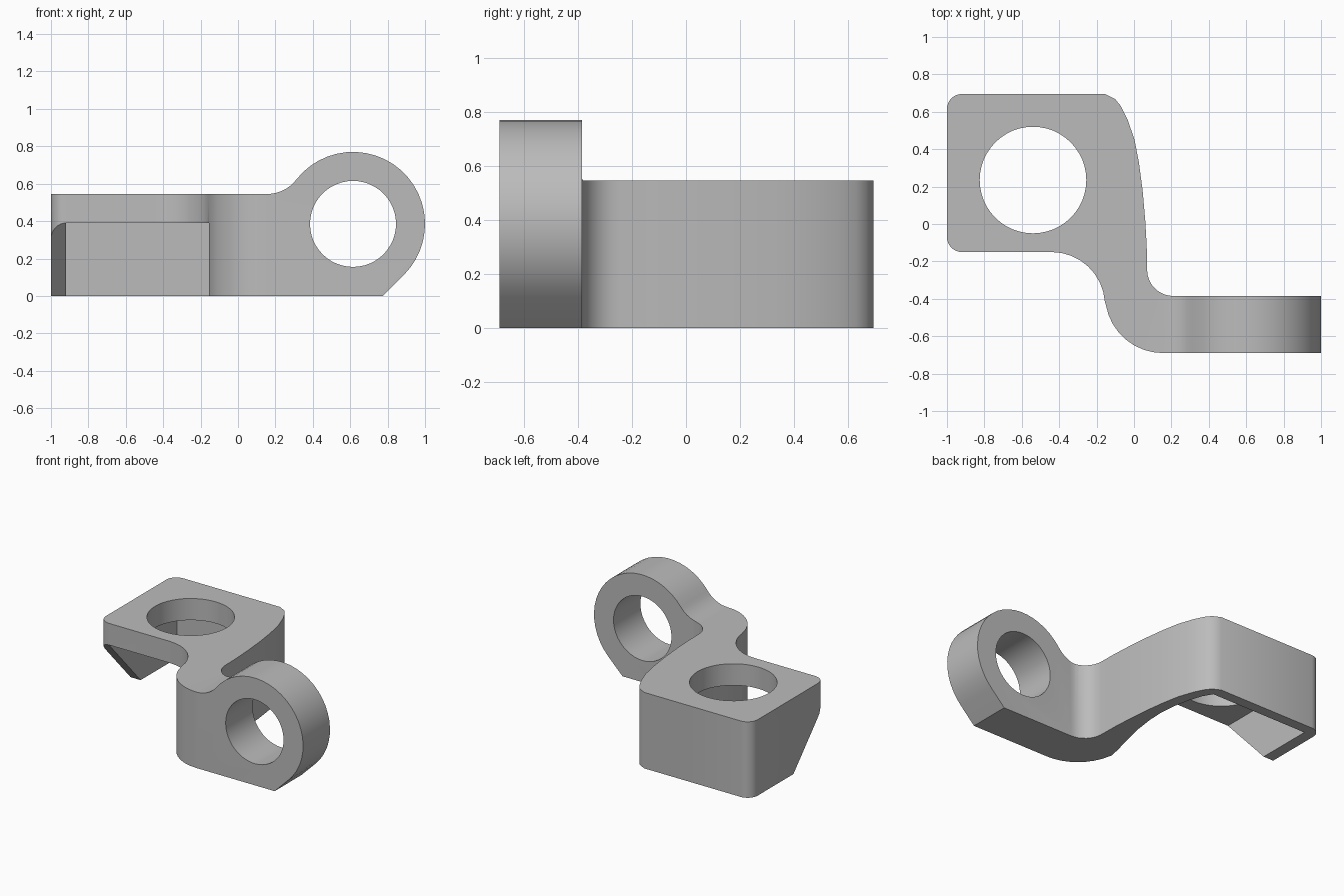
import bpy, bmesh
from math import cos, sin, radians
from mathutils import Vector

cube = bpy.data.objects.get("Cube")
if cube:
    bpy.data.objects.remove(cube, do_unlink=True)

grey = bpy.data.materials.new("plain_grey")
grey.use_nodes = True
grey.diffuse_color = (0.5, 0.5, 0.5, 1)
grey.node_tree.nodes["Principled BSDF"].inputs["Base Color"].default_value = (0.5, 0.5, 0.5, 1)


def arc(cx, cy, r, start, end, n=8):
    angles = [radians(start + (end - start) * i / n) for i in range(n + 1)]
    return [(cx + r * cos(a), cy + r * sin(a)) for a in angles]


def prism(name, points, axis, low, high):
    """Extrude a 2D profile along an axis between two positions."""
    place = {"x": lambda p: (low, p[0], p[1]),
             "y": lambda p: (p[0], low, p[1]),
             "z": lambda p: (p[0], p[1], low)}[axis]
    way = Vector([(high - low) * (axis == a) for a in "xyz"])
    bm = bmesh.new()
    face = bm.faces.new([bm.verts.new(place(p)) for p in points])
    grown = bmesh.ops.extrude_face_region(bm, geom=[face])["geom"]
    bmesh.ops.translate(bm, vec=way, verts=[v for v in grown if isinstance(v, bmesh.types.BMVert)])
    bmesh.ops.recalc_face_normals(bm, faces=bm.faces)
    mesh = bpy.data.meshes.new(name)
    bm.to_mesh(mesh)
    bm.free()
    mesh.materials.append(grey)
    obj = bpy.data.objects.new(name, mesh)
    bpy.context.collection.objects.link(obj)
    return obj


def combine(target, tool, operation):
    tool.hide_render = True
    mod = target.modifiers.new(tool.name, "BOOLEAN")
    mod.operation, mod.object, mod.solver = operation, tool, "EXACT"
    bpy.context.view_layer.objects.active = target
    bpy.ops.object.modifier_apply(modifier=mod.name)
    bpy.data.objects.remove(tool, do_unlink=True)


# Plan outline: square plate, S-shaped neck and straight arm
plan = (arc(-0.92, 0.615, 0.08, 90, 180) + arc(-0.92, -0.07, 0.08, 180, 270)
        + arc(-0.44, -0.435, 0.285, 90, 4) + arc(0.155, -0.38, 0.31, 190, 270)
        + [(1, -0.69), (1, -0.385)] + arc(0.21, -0.245, 0.14, 270, 180)
        + [(0.068, -0.12), (0.06, 0.02), (0.046, 0.18), (0.026, 0.33), (0.003, 0.45),
           (-0.035, 0.56), (-0.07, 0.63), (-0.1, 0.667), (-0.155, 0.695)])
bracket = prism("bracket", plan, "z", -0.1, 1)

# Side profile: flat top blending into the ring with a 45 degree foot
profile = ([(-1.1, 0)] + [(0.774, 0)] + arc(0.615, 0.385, 0.385, -45, 142, 24)
           + arc(0.155, 0.743, 0.198, -38, -90)[1:] + [(-1.1, 0.545)])
combine(bracket, prism("profile", profile, "y", -1, 1), "INTERSECT")

# Hollow under the plate, leaving thin back, side and neck walls
hollow = [(-0.92, 0.62), (-0.92, -1), (-0.157, -1), (-0.157, -0.42), (-0.14, -0.33), (-0.105, -0.2),
          (-0.07, -0.05), (-0.05, 0.1), (-0.045, 0.22), (-0.055, 0.34), (-0.078, 0.45),
          (-0.11, 0.55), (-0.15, 0.62)]
combine(bracket, prism("hollow", hollow, "z", -0.2, 0.39), "DIFFERENCE")

# Sloped front edge of the side wall
slope = [(0.3, -0.1), (0.21, 0), (-0.15, 0.39), (-0.5, 0.39), (-0.5, -0.1)]
combine(bracket, prism("slope", slope, "x", -1.2, -0.9), "DIFFERENCE")

# Bores through the plate and the ring
combine(bracket, prism("plate_bore", arc(-0.54, 0.235, 0.285, 0, 352.5, 47), "z", 0.2, 0.8), "DIFFERENCE")
combine(bracket, prism("ring_bore", arc(0.615, 0.385, 0.23, 0, 352.5, 47), "y", -1, -0.2), "DIFFERENCE")

bpy.ops.object.select_all(action="DESELECT")
bracket.select_set(True)
bpy.context.view_layer.objects.active = bracket
bpy.ops.object.shade_smooth_by_angle(angle=radians(30))
